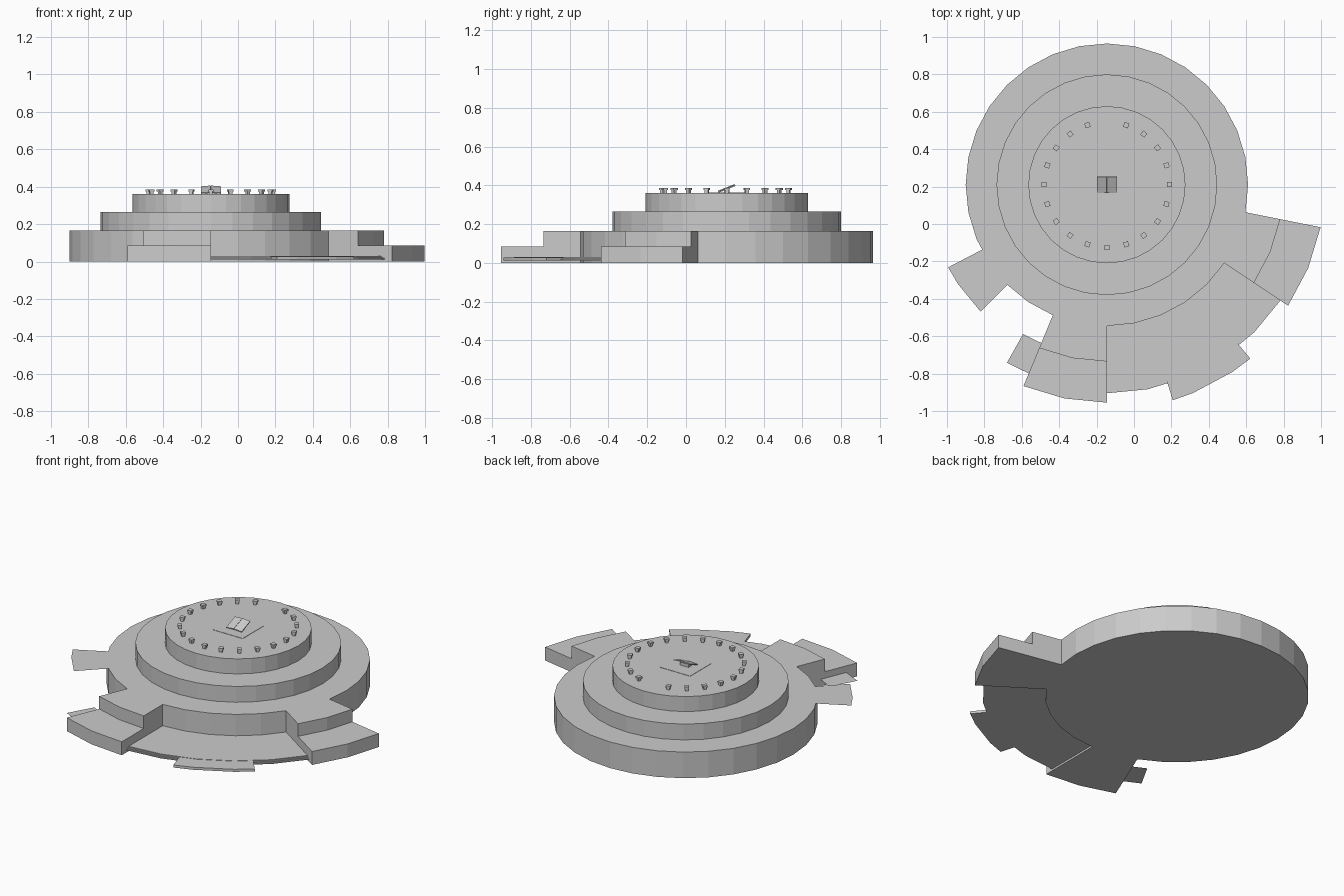
import bpy, bmesh, math
from mathutils import Matrix, Vector

if "Cube" in bpy.data.objects:
    bpy.data.objects.remove(bpy.data.objects["Cube"])

CX, CY = -0.145, 0.21      # shared centre of all rings
STEP = 11.25               # 32-sided rings


def finish(bm, name):
    bmesh.ops.recalc_face_normals(bm, faces=bm.faces)
    mesh = bpy.data.meshes.new(name)
    bm.to_mesh(mesh)
    bm.free()
    ob = bpy.data.objects.new(name, mesh)
    bpy.context.collection.objects.link(ob)
    return ob


def polar(r, deg, z):
    a = math.radians(deg)
    return Vector((CX + r * math.cos(a), CY + r * math.sin(a), z))


def sector(name, r0, r1, a0, a1, z0, z1):
    """Ring segment; a flat sheet when z0 == z1."""
    cuts = [a0] + [k * STEP for k in range(-32, 33)
                   if a0 + 0.1 < k * STEP < a1 - 0.1] + [a1]
    bm = bmesh.new()
    faces = []
    rows = [(bm.verts.new(polar(r0, a, z0)), bm.verts.new(polar(r1, a, z0))) for a in cuts]
    for (a, b), (c, d) in zip(rows, rows[1:]):
        faces.append(bm.faces.new((a, b, d, c)))
    if z1 > z0:
        ext = bmesh.ops.extrude_face_region(bm, geom=faces, use_keep_orig=True)
        for v in ext["geom"]:
            if isinstance(v, bmesh.types.BMVert):
                v.co.z = z1
    return finish(bm, name)


def box(bm, size, mat):
    bmesh.ops.create_cube(bm, size=1, matrix=mat @ Matrix.Diagonal((*size, 1)))


# Three stacked round tiers, turned from one stepped profile
profile = [(0.755, 0), (0.755, 0.165), (0.59, 0.165), (0.59, 0.265), (0.42, 0.265), (0.42, 0.36)]
bm = bmesh.new()
rings = [[bm.verts.new(polar(r, i * STEP, z)) for i in range(32)] for r, z in profile]
for lo, hi in zip(rings, rings[1:]):
    for i in range(32):
        j = (i + 1) % 32
        bm.faces.new((lo[i], lo[j], hi[j], hi[i]))
bm.faces.new(rings[0])
bm.faces.new(rings[-1])
finish(bm, "round_tiers")

# Two stepped wings on either side of the front floor
for name, a in (("right_wing", -33.75), ("left_wing", -112.5)):
    sector(name + "_upper", 0.755, 0.945, a, a + 22.5, 0, 0.165)
    sector(name + "_lower", 0.945, 1.165, a, a + 22.5, 0, 0.085)

# Thin layered floor between the wings, with a projecting tongue
sector("floor_lower", 0.75, 1.115, -90, -33.75, 0.012, 0.018)
sector("floor_middle", 0.75, 1.105, -90, -33.75, 0.018, 0.024)
sector("floor_upper", 0.75, 1.095, -90, -33.75, 0.024, 0.03)
sector("floor_tongue", 1.08, 1.205, -73, -50.5, 0.012, 0.028)

# Flat landing sheets
sector("side_landing", 0.75, 0.957, -152.5, -134.8, 0.166, 0.166)
sector("small_landing", 0.916, 1.092, -119.3, -112.5, 0.043, 0.043)

# Ring of short capped posts, one gap at the back
bm = bmesh.new()
for k in range(20):
    if k == 5:
        continue
    rot = Matrix.Rotation(math.radians(18 * k), 4, 'Z')
    p = polar(0.335, 18 * k, 0)
    box(bm, (0.018, 0.018, 0.018), Matrix.Translation(p + Vector((0, 0, 0.368))) @ rot)
    box(bm, (0.027, 0.027, 0.011), Matrix.Translation(p + Vector((0, 0, 0.3805))) @ rot)
finish(bm, "posts")

# Central lectern: floor plate, support and two tilted leaves
bm = bmesh.new()
box(bm, (0.21, 0.21, 0.002), Matrix.Translation((CX, CY, 0.361)))
box(bm, (0.06, 0.03, 0.022), Matrix.Translation((CX, CY, 0.37)))
for s in (-1, 1):
    m = (Matrix.Translation((CX, CY, 0.384)) @ Matrix.Rotation(math.radians(22), 4, 'X')
         @ Matrix.Translation((s * 0.027, 0, 0)) @ Matrix.Rotation(math.radians(s * 5), 4, 'Y'))
    box(bm, (0.053, 0.092, 0.006), m)
finish(bm, "lectern")
